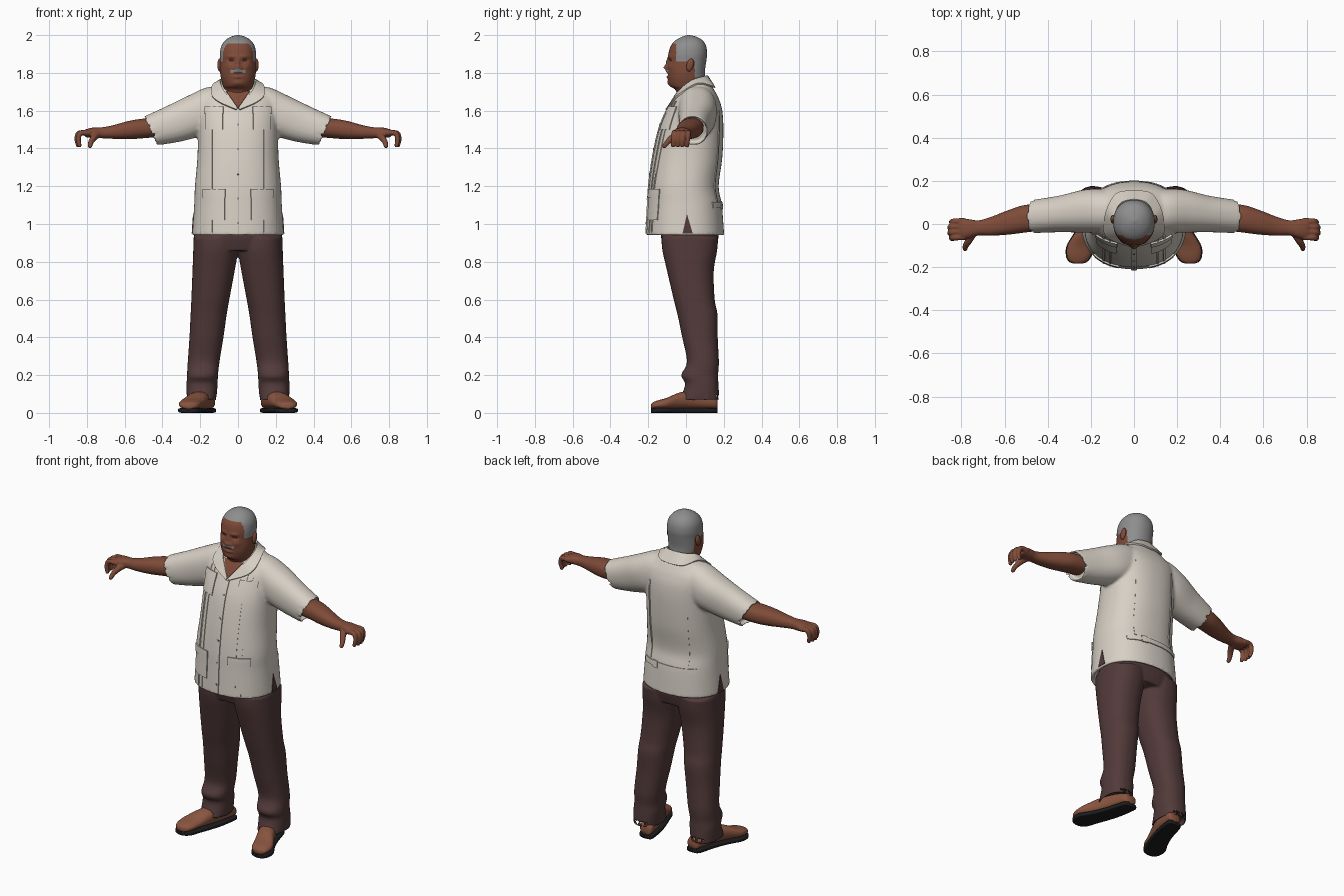
import bpy, bmesh, math
from mathutils import Vector

cube = bpy.data.objects.get("Cube")
if cube:
    bpy.data.objects.remove(cube, do_unlink=True)

X, Y, Z = Vector((1, 0, 0)), Vector((0, 1, 0)), Vector((0, 0, 1))


def material(name, r, g, b):
    m = bpy.data.materials.new(name)
    m.use_nodes = True
    m.diffuse_color = (r, g, b, 1)
    bsdf = m.node_tree.nodes["Principled BSDF"]
    bsdf.inputs["Base Color"].default_value = (r, g, b, 1)
    bsdf.inputs["Roughness"].default_value = 0.8
    return m


SKIN = material("brown skin", 0.21, 0.07, 0.04)
HAIR = material("grey hair", 0.27, 0.27, 0.275)
EYE = material("dark eyes", 0.05, 0.02, 0.015)
SHIRT = material("cream cloth", 0.68, 0.63, 0.56)
PANTS = material("maroon cloth", 0.085, 0.042, 0.042)
SHOE = material("tan leather", 0.25, 0.09, 0.05)
SOLE = material("black rubber", 0.012, 0.012, 0.014)
BUTTON = material("grey button", 0.3, 0.3, 0.32)


def make(name, bm, *mats):
    bmesh.ops.recalc_face_normals(bm, faces=bm.faces)
    for f in bm.faces:
        f.smooth = True
    mesh = bpy.data.meshes.new(name)
    bm.to_mesh(mesh)
    bm.free()
    for m in mats:
        mesh.materials.append(m)
    ob = bpy.data.objects.new(name, mesh)
    bpy.context.collection.objects.link(ob)
    return ob


def fuse(ob, voxel, rounds):
    # blend overlapping volumes into one soft skin
    m = ob.modifiers.new("fuse", 'REMESH')
    m.mode, m.voxel_size, m.use_smooth_shade = 'VOXEL', voxel, True
    s = ob.modifiers.new("soften", 'SMOOTH')
    s.factor, s.iterations = 0.5, rounds


def spline(pts, per):
    # smooth curve through tuples of any length
    pts = [Vector(p) for p in pts]
    out = []
    for i in range(len(pts) - 1):
        a, b, c, d = (pts[max(0, min(len(pts) - 1, i + k))] for k in (-1, 0, 1, 2))
        for j in range(per):
            t = j / per
            out.append(b + 0.5 * t * ((c - a) + t * ((2 * a - 5 * b + 4 * c - d)
                       + t * (3 * b - a - 3 * c + d))))
    return out + [pts[-1]]


def loft(bm, stations, u, v, seg=48, power=2.3, per=6, shear=0, lip=False):
    # stations: centre x, y, z and two radii; lip hollows the first end
    rings = [(Vector(s[:3]), s[3], s[4]) for s in spline(stations, per)]
    if lip:
        c, ra, rb = rings[0]
        inward = (rings[3][0] - c).normalized() * 0.035
        rings = [(c + inward, ra * 0.92, rb * 0.92), (c, ra * 0.92, rb * 0.92)] + rings
    loops = []
    for c, ra, rb in rings:
        loop = []
        for k in range(seg):
            a = math.tau * k / seg
            p, q = (math.copysign(abs(w) ** (2 / power), w) for w in (math.cos(a), math.sin(a)))
            loop.append(bm.verts.new(c + u * ra * p + v * rb * q + X * shear * rb * q))
        loops.append(loop)
    for lo, hi in zip(loops, loops[1:]):
        for k in range(seg):
            bm.faces.new((lo[k], lo[k - 1], hi[k - 1], hi[k]))
    bm.faces.new(loops[0])
    bm.faces.new(loops[-1])


def beads(bm, stations, per=6):
    # chain of balls: x, y, z, radius
    for s in spline(stations, per):
        ball = bmesh.ops.create_icosphere(bm, subdivisions=2, radius=s[3])
        bmesh.ops.translate(bm, vec=s[:3], verts=ball["verts"])


# Shirt: body and sleeves
bm = bmesh.new()
body = [(0.94, -0.21, 0.202, 0.243), (1.1, -0.202, 0.19, 0.232), (1.2, -0.196, 0.173, 0.228),
        (1.35, -0.176, 0.192, 0.215), (1.5, -0.143, 0.198, 0.212), (1.6, -0.102, 0.192, 0.215),
        (1.66, -0.068, 0.175, 0.215), (1.7, -0.04, 0.155, 0.17), (1.74, 0, 0.13, 0.115),
        (1.765, 0.03, 0.11, 0.07)]
loft(bm, [(0, (f + b) / 2, z, rx, (b - f) / 2) for z, f, b, rx in body], X, Y, 64, 2.3, 6, 0, True)
for s in (1, -1):
    loft(bm, [(s * 0.465, 0.035, 1.492, 0.077, 0.076), (s * 0.34, 0.047, 1.53, 0.085, 0.092),
              (s * 0.22, 0.06, 1.575, 0.1, 0.103), (s * 0.12, 0.06, 1.615, 0.1, 0.107),
              (s * 0.04, 0.06, 1.64, 0.08, 0.09)], Y, Z, shear=s * 0.45, lip=True)
shirt = make("shirt", bm, SHIRT)
fuse(shirt, 0.008, 5)


def patch(name, z0, z1, bottom, top, mat, side=-Y, lift=0.002):
    # thin plate draped on the shirt; bottom and top give its extent across
    bm = bmesh.new()
    nu, nv = 10, max(4, int((z1 - z0) / 0.02))
    across = X if side.y else Y
    grid = []
    for j in range(nv + 1):
        t = j / nv
        a, b = (bottom[k] + (top[k] - bottom[k]) * t for k in (0, 1))
        grid.append([bm.verts.new(side * 0.5 + across * (a + (b - a) * i / nu)
                                  + Z * (z0 + (z1 - z0) * t)) for i in range(nu + 1)])
    for j in range(nv):
        for i in range(nu):
            bm.faces.new((grid[j][i], grid[j][i + 1], grid[j + 1][i + 1], grid[j + 1][i]))
    ob = make(name, bm, mat)
    w = ob.modifiers.new("drape", 'SHRINKWRAP')
    w.target, w.wrap_method, w.wrap_mode, w.offset = shirt, 'PROJECT', 'ABOVE_SURFACE', lift
    w.use_project_x, w.use_project_y = bool(side.x), bool(side.y)
    w.use_positive_direction = side.x + side.y < 0
    w.use_negative_direction = side.x + side.y > 0
    m = ob.modifiers.new("thickness", 'SOLIDIFY')
    m.thickness, m.offset = 0.007, 0
    ob.modifiers.new("crisp", 'EDGE_SPLIT')


# Shirt details
def strip(name, z0, z1, x0, x1, mat=SHIRT, side=-Y, lift=0.002):
    patch(name, z0, z1, (x0, x1), (x0, x1), mat, side, lift)


strip("placket", 0.95, 1.6, -0.014, 0.014)
for i in range(5):
    z = 1.0 + 0.13 * i
    strip("button", z, z + 0.01, -0.005, 0.005, BUTTON, lift=0.004)
patch("open_neck_skin", 1.615, 1.7, (-0.002, 0.002), (-0.062, 0.062), SKIN)
strip("back_strap", 1.085, 1.115, -0.17, 0.17, side=Y)
strip("strap_buckle", 1.08, 1.12, 0.06, 0.095, side=Y, lift=0.005)
for s, word in ((1, "left_"), (-1, "right_")):
    def span(a, b):
        return sorted((s * a, s * b))
    strip(word + "chest_pocket", 1.5, 1.62, *span(0.08, 0.17))
    strip(word + "chest_flap", 1.585, 1.62, *span(0.077, 0.173), lift=0.005)
    strip(word + "lower_pocket", 1.02, 1.18, *span(0.07, 0.18))
    strip(word + "lower_flap", 1.14, 1.185, *span(0.067, 0.183), lift=0.005)
    for x in (0.105, 0.135):
        strip(word + "front_pleat", 0.955, 1.65, *span(x, x + 0.009), lift=0)
    strip(word + "back_pleat", 1.12, 1.6, *span(0.12, 0.13), side=Y, lift=0)
    patch(word + "side_slit", 0.95, 1.05, (-0.018, 0.035), (0.004, 0.006), PANTS, X * s, 0)

# Collar with lapels
bm = bmesh.new()
inner = [(0, 0.112, 1.785), (0.06, 0.095, 1.78), (0.092, 0.03, 1.757), (0.077, -0.03, 1.71),
         (0.04, -0.068, 1.66), (0.002, -0.1, 1.612)]
outer = [(0, 0.152, 1.722), (0.08, 0.14, 1.728), (0.128, 0.06, 1.742), (0.14, -0.035, 1.685),
         (0.1, -0.074, 1.645), (0.01, -0.106, 1.605)]
for s in (1, -1):
    rows = [[bm.verts.new((p.x * s, p.y, p.z)) for p in spline(e, 6)] for e in (inner, outer)]
    for i in range(len(rows[0]) - 1):
        bm.faces.new((rows[0][i], rows[0][i + 1], rows[1][i + 1], rows[1][i]))
bmesh.ops.remove_doubles(bm, verts=bm.verts, dist=0.0005)
collar = make("collar", bm, SHIRT)
collar.modifiers.new("thickness", 'SOLIDIFY').thickness = 0.009
collar.modifiers["thickness"].offset = 0
collar.modifiers.new("crisp", 'EDGE_SPLIT')

# Trousers: hips and legs
bm = bmesh.new()
loft(bm, [(0, 0.022, 0.86, 0.21, 0.135), (0, 0.02, 0.93, 0.232, 0.152),
          (0, 0.02, 1.0, 0.222, 0.15)], X, Y)
legs = [(0.065, -0.035, 0.177, 0.115, 0.272), (0.15, -0.005, 0.172, 0.108, 0.272),
        (0.2, -0.025, 0.17, 0.106, 0.27), (0.27, 0.005, 0.174, 0.098, 0.266),
        (0.4, -0.02, 0.168, 0.077, 0.257), (0.52, -0.045, 0.167, 0.06, 0.251),
        (0.6, -0.065, 0.152, 0.046, 0.247), (0.75, -0.1, 0.147, 0.018, 0.241),
        (0.86, -0.125, 0.165, 0, 0.237), (0.93, -0.13, 0.17, 0, 0.235)]
for s in (1, -1):
    loft(bm, [(s * (i + o) / 2, (f + b) / 2, z, (o - i) / 2, (b - f) / 2)
              for z, f, b, i, o in legs], X, Y, lip=True)
fuse(make("trousers", bm, PANTS), 0.007, 4)

# Shoes, arms and hands
foot = [(0.168, 0.16, 0.025, 0.06), (0.15, 0.163, 0.042, 0.085), (0.05, 0.185, 0.05, 0.11),
        (-0.03, 0.213, 0.055, 0.105), (-0.1, 0.246, 0.062, 0.076), (-0.15, 0.256, 0.055, 0.062),
        (-0.175, 0.259, 0.038, 0.052), (-0.184, 0.26, 0.015, 0.042)]
for s, word in ((1, "left_"), (-1, "right_")):
    bm = bmesh.new()
    loft(bm, [(s * x, y, 0.012 + h / 2, w, h / 2 - 0.008) for y, x, w, h in foot], X, Z, 32)
    make(word + "shoe", bm, SHOE)
    bm = bmesh.new()
    loft(bm, [(s * x, y, 0.013, w + 0.004, 0.013) for y, x, w, h in foot], X, Z, 32, 5)
    make(word + "sole", bm, SOLE)

    bm = bmesh.new()
    loft(bm, [(s * 0.38, 0.035, 1.515, 0.06, 0.05), (s * 0.5, 0.025, 1.506, 0.064, 0.052),
              (s * 0.58, 0.008, 1.497, 0.057, 0.048), (s * 0.66, -0.01, 1.487, 0.044, 0.036),
              (s * 0.72, -0.018, 1.483, 0.035, 0.029), (s * 0.77, -0.022, 1.483, 0.045, 0.027),
              (s * 0.81, -0.022, 1.48, 0.045, 0.02)], Y, Z)
    for i in range(4):
        y = 0.014 - 0.025 * i
        reach = (0.845, 0.853, 0.853, 0.845)[i]
        beads(bm, [(s * 0.79, y, 1.482, 0.015), (s * (reach - 0.012), y - 0.002, 1.481, 0.0145),
                   (s * reach, y - 0.005, 1.45, 0.0135),
                   (s * (reach - 0.006), y - 0.008, 1.416, 0.0115)])
    beads(bm, [(s * 0.745, -0.035, 1.475, 0.022), (s * 0.765, -0.075, 1.455, 0.018),
               (s * 0.78, -0.1, 1.43, 0.0145), (s * 0.783, -0.115, 1.412, 0.012)])
    fuse(make(word + "arm", bm, SKIN), 0.0045, 3)

    # ear: a rim around a flat lobe
    bm = bmesh.new()
    bmesh.ops.create_uvsphere(bm, u_segments=24, v_segments=16, radius=1)
    for v in bm.verts:
        v.co = Vector((s * 0.097 + v.co.x * 0.012, 0.022 + v.co.y * 0.019 + v.co.z * 0.006,
                       1.842 + v.co.z * 0.034))
    make(word + "ear", bm, SKIN)

# Head and neck, with soft bumps for the features
bm = bmesh.new()
skull = [(1.6, -0.04, 0.09, 0.075), (1.68, -0.046, 0.095, 0.076), (1.712, -0.058, 0.098, 0.077),
         (1.732, -0.085, 0.1, 0.08), (1.77, -0.096, 0.1, 0.09), (1.81, -0.098, 0.1, 0.095),
         (1.86, -0.095, 0.107, 0.095), (1.9, -0.093, 0.112, 0.096), (1.94, -0.082, 0.107, 0.089),
         (1.97, -0.058, 0.09, 0.07), (1.99, -0.024, 0.058, 0.041), (2.0, 0.008, 0.022, 0.008)]
loft(bm, [(0, (f + b) / 2, z, rx, (b - f) / 2) for z, f, b, rx in skull], X, Y, 112, 2.15, 8)
# across, height, spread across, spread up, push forward
bumps = [(0, 1.828, 0.014, 0.012, 0.019), (0, 1.855, 0.01, 0.022, 0.011),
         (0.018, 1.824, 0.008, 0.008, 0.007), (0.035, 1.886, 0.022, 0.009, 0.006),
         (0.036, 1.865, 0.016, 0.01, -0.01), (0.05, 1.833, 0.018, 0.016, 0.006),
         (0, 1.809, 0.03, 0.008, 0.008), (0, 1.79, 0.026, 0.004, -0.005),
         (0, 1.778, 0.022, 0.007, 0.006), (0, 1.745, 0.028, 0.014, 0.007)]
for v in bm.verts:
    if v.co.y < 0:
        v.co.y -= sum(d * math.exp(-((abs(v.co.x) - x) / sx) ** 2 - ((v.co.z - z) / sz) ** 2)
                      for x, z, sx, sz, d in bumps)
for f in bm.faces:
    c = f.calc_center_median()
    ax = abs(c.x)
    if c.z > 1.957 or (c.z > 1.86 and c.y > -0.052) or (c.z > 1.775 and c.y > 0.045):
        f.material_index = 1
    elif c.y < -0.06 and ax < 0.038 and abs(c.z - 1.814 + 0.2 * ax) < 0.007:
        f.material_index = 1
    elif c.y < -0.05 and abs(ax - 0.036) < 0.013 and abs(c.z - 1.865) < 0.004:
        f.material_index = 2
make("head", bm, SKIN, HAIR, EYE)
